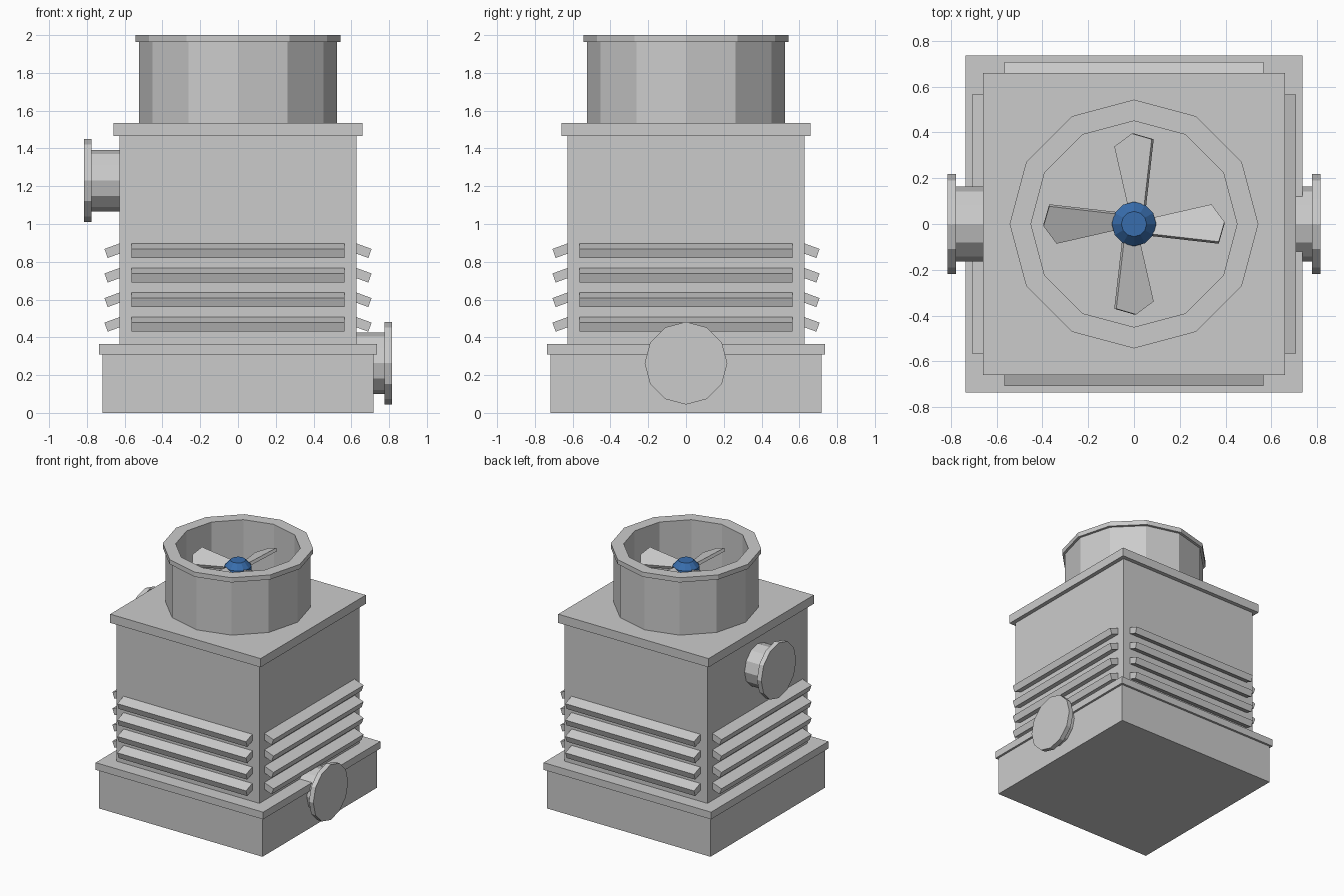
import bpy, bmesh, math
from mathutils import Matrix, Vector

if "Cube" in bpy.data.objects:
    bpy.data.objects.remove(bpy.data.objects["Cube"])


def material(name, rgb):
    m = bpy.data.materials.new(name)
    m.diffuse_color = (*rgb, 1)
    m.use_nodes = True
    m.node_tree.nodes["Principled BSDF"].inputs["Base Color"].default_value = m.diffuse_color
    return m


GREY = material("light grey metal", (0.6, 0.6, 0.6))
BLUE = material("blue hub paint", (0.04, 0.155, 0.42))


def finish(bm, name, mat=GREY):
    bmesh.ops.recalc_face_normals(bm, faces=bm.faces[:])
    me = bpy.data.meshes.new(name)
    bm.to_mesh(me)
    bm.free()
    me.materials.append(mat)
    ob = bpy.data.objects.new(name, me)
    bpy.context.collection.objects.link(ob)
    return ob


def box(name, half, z0, z1):
    bm = bmesh.new()
    mtx = Matrix.Translation((0, 0, (z0 + z1) / 2)) @ Matrix.Diagonal((2 * half, 2 * half, z1 - z0, 1))
    bmesh.ops.create_cube(bm, size=1, matrix=mtx)
    return finish(bm, name)


def add_cone(bm, r0, r1, z0, z1, mtx=Matrix()):
    bmesh.ops.create_cone(bm, cap_ends=True, segments=12, radius1=r0, radius2=r1,
                          depth=z1 - z0, matrix=mtx @ Matrix.Translation((0, 0, (z0 + z1) / 2)))


def add_prism(bm, points, offset, mtx=Matrix()):
    """Extrude a flat outline along an offset vector."""
    f = bm.faces.new([bm.verts.new(mtx @ Vector(p)) for p in points])
    ext = bmesh.ops.extrude_face_region(bm, geom=[f], use_keep_orig=True)
    vs = [v for v in ext["geom"] if isinstance(v, bmesh.types.BMVert)]
    bmesh.ops.translate(bm, verts=vs, vec=mtx.to_3x3() @ Vector(offset))


# Housing
box("basin", 0.718, 0, 0.31)
box("basin_lip", 0.735, 0.308, 0.365)
box("body", 0.628, 0.36, 1.47)
box("top_plate", 0.66, 1.466, 1.535)

# Hollow fan shroud with a rim
bm = bmesh.new()
profile = [(0.45, 1.53), (0.523, 1.53), (0.523, 1.963), (0.543, 1.963), (0.543, 2), (0.45, 2)]
rings = [[bm.verts.new((r * math.cos(i * math.pi / 6), r * math.sin(i * math.pi / 6), z))
          for r, z in profile] for i in range(12)]
for i in range(12):
    a, b = rings[i], rings[(i + 1) % 12]
    for j in range(6):
        k = (j + 1) % 6
        bm.faces.new((a[j], b[j], b[k], a[k]))
finish(bm, "fan_shroud")

# Louvres on all four sides
section = [(0.60, 0.907), (0.707, 0.868), (0.69, 0.82), (0.60, 0.853)]
for side, name in enumerate(("right", "back", "left", "front")):
    bm = bmesh.new()
    turn = Matrix.Rotation(side * math.pi / 2, 4, 'Z')
    for n in range(4):
        add_prism(bm, [(x, -0.565, z - 0.13 * n) for x, z in section], (0, 1.13, 0), turn)
    finish(bm, name + "_louvres")

# Flanged pipes
for name, sx, z in (("outlet", 1, 0.263), ("inlet", -1, 1.23)):
    mtx = Matrix.Translation((0, 0, z)) @ Matrix.Rotation(sx * math.pi / 2, 4, 'Y')
    for part, r, a, b in (("pipe", 0.163, 0.6, 0.78), ("flange", 0.219, 0.776, 0.814)):
        bm = bmesh.new()
        add_cone(bm, r, r, a, b, mtx)
        finish(bm, name + "_" + part)

# Fan blades, pitched
bm = bmesh.new()
outline = [(0.06, -0.05), (0.37, -0.088), (0.395, 0.005), (0.338, 0.088), (0.06, 0.02)]
for n in range(4):
    mtx = (Matrix.Translation((0, 0, 1.82)) @ Matrix.Rotation(n * math.pi / 2, 4, 'Z')
           @ Matrix.Rotation(math.radians(-22), 4, 'X'))
    add_prism(bm, [(x, y, -0.012) for x, y in outline], (0, 0, 0.024), mtx)
finish(bm, "fan_blades")

# Hub with tapered cap, and its drive shaft
bm = bmesh.new()
add_cone(bm, 0.097, 0.097, 1.76, 1.845)
add_cone(bm, 0.097, 0.055, 1.845, 1.89)
finish(bm, "fan_hub", BLUE)
bm = bmesh.new()
add_cone(bm, 0.04, 0.04, 1.53, 1.77)
finish(bm, "fan_shaft")
